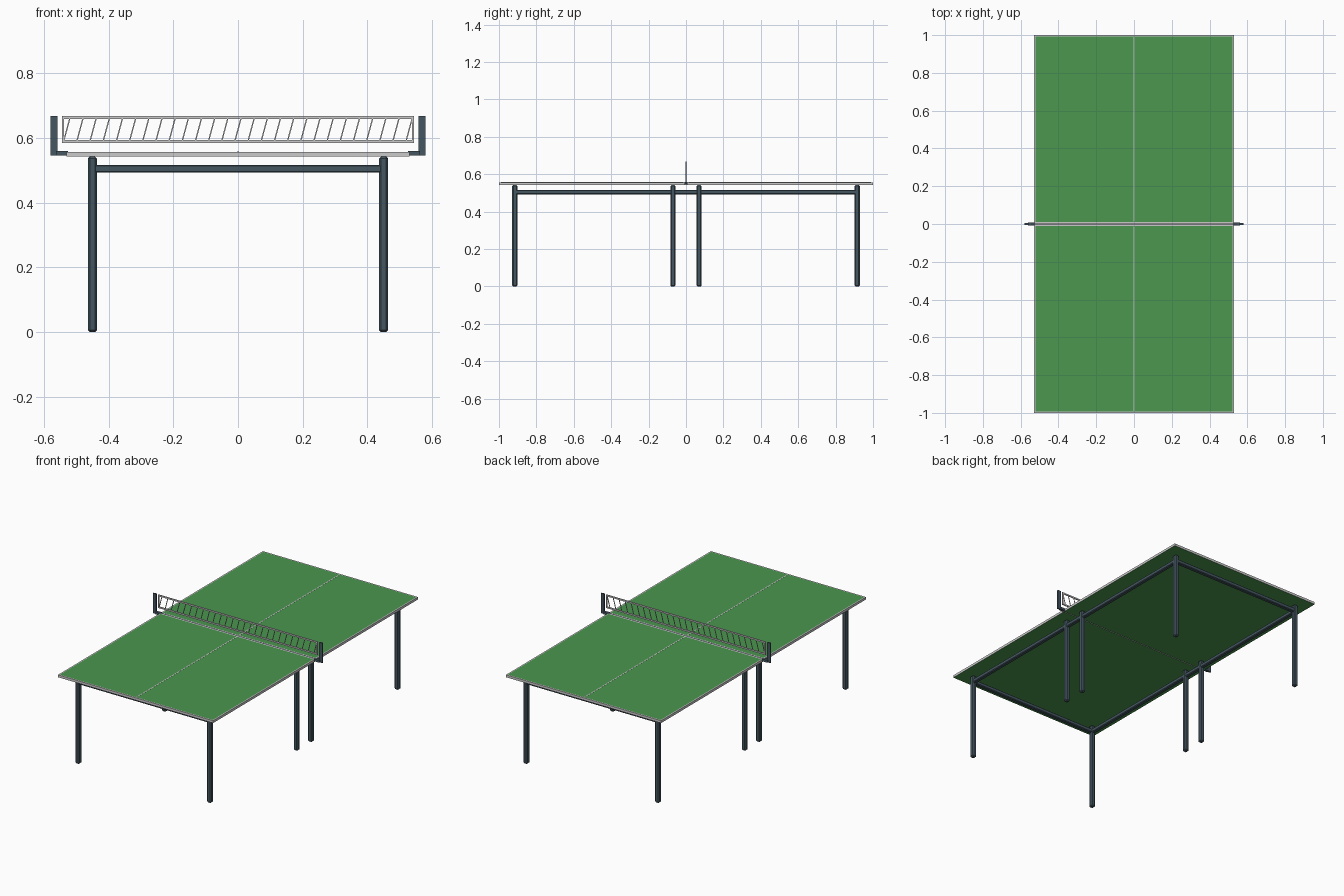
import bpy, bmesh
from mathutils import Vector

if "Cube" in bpy.data.objects:
    bpy.data.objects.remove(bpy.data.objects["Cube"])


def material(name, rgb):
    m = bpy.data.materials.new(name)
    m.diffuse_color = (*rgb, 1)
    m.use_nodes = True
    m.node_tree.nodes["Principled BSDF"].inputs["Base Color"].default_value = m.diffuse_color
    return m


GREEN = material("table_green", (0.07, 0.31, 0.08))
STEEL = material("dark_steel", (0.06, 0.095, 0.12))
WHITE = material("line_white", (0.62, 0.60, 0.60))


def finish(name, bm, *mats):
    me = bpy.data.meshes.new(name)
    bm.to_mesh(me)
    bm.free()
    for m in mats:
        me.materials.append(m)
    ob = bpy.data.objects.new(name, me)
    bpy.context.collection.objects.link(ob)
    return ob


def box_mesh(lo, hi):
    bm = bmesh.new()
    bmesh.ops.create_cube(bm, size=1)
    lo, hi = Vector(lo), Vector(hi)
    bmesh.ops.scale(bm, vec=hi - lo, verts=bm.verts)
    bmesh.ops.translate(bm, vec=(lo + hi) / 2, verts=bm.verts)
    return bm


def box(name, lo, hi, mat, bevel=0):
    bm = box_mesh(lo, hi)
    if bevel:
        bmesh.ops.bevel(bm, geom=bm.edges[:], offset=bevel, segments=1, affect='EDGES')
    return finish(name, bm, mat)


# Table halves: green playing face and underside, pale border and edges
TOP, BOTTOM = 0.557, 0.542
for side, y0, y1 in (("front", -1.0, -0.003), ("back", 0.003, 1.0)):
    bm = box_mesh((-0.53, y0, BOTTOM), (0.53, y1, TOP))
    for f in bm.faces:
        f.material_index = 0 if abs(f.normal.z) > 0.5 else 1
    top = [f for f in bm.faces if f.normal.z > 0.5]
    rim = bmesh.ops.inset_region(bm, faces=top, thickness=0.011)
    for f in rim["faces"]:
        f.material_index = 1
    finish(side + "_table_half", bm, GREEN, WHITE)
    box(side + "_centre_line", (-0.003, y0 + 0.01, TOP - 0.002),
        (0.003, y1 - 0.01, TOP + 0.0006), WHITE)

# Legs
LX, LY, H = 0.45, 0.915, 0.014
for sx in (-1, 1):
    for y in (-LY, -0.07, 0.07, LY):
        box("leg", (sx * LX - H, y - H, 0), (sx * LX + H, y + H, BOTTOM), STEEL, 0.006)
    # Long side rails
    box("side_rail", (sx * LX - 0.012, -LY, 0.493), (sx * LX + 0.012, LY, 0.517), STEEL, 0.004)

# End rails
for y in (-LY, LY):
    box("end_rail", (-LX, y - 0.012, 0.493), (LX, y + 0.012, 0.517), STEEL, 0.004)

# Net supports: bar in the gap, side clamps and upright posts
box("net_bar", (-0.53, -0.003, 0.545), (0.53, 0.003, 0.556), STEEL)
for sx in (-1, 1):
    def span(a, b):
        return sorted((sx * a, sx * b))
    a, b = span(0.525, 0.562)
    box("net_clamp", (a, -0.009, 0.545), (b, 0.009, 0.559), STEEL)
    a, b = span(0.558, 0.579)
    box("net_post", (a, -0.004, 0.545), (b, 0.004, 0.668), STEEL)

# Net frame
NX, NB, NT, T = 0.544, 0.585, 0.667, 0.003
box("net_top_tape", (-NX, -T, NT - 0.009), (NX, T, NT), WHITE)
box("net_bottom_tape", (-NX, -T, NB), (NX, T, NB + 0.009), WHITE)
for sx in (-1, 1):
    a, b = sorted((sx * NX, sx * (NX - 0.007)))
    box("net_side_tape", (a, -T, NB), (b, T, NT), WHITE)

# Slanted net strands
bm = bmesh.new()
COUNT = 27
for i in range(COUNT):
    x = -0.529 + i * 1.058 / (COUNT - 1)
    strand = bmesh.ops.create_cube(bm, size=1)["verts"]
    bmesh.ops.scale(bm, vec=(0.004, 0.003, 0.068), verts=strand)
    for v in strand:
        v.co.x += x + 0.27 * v.co.z
        v.co.z += (NB + NT) / 2
finish("net_strands", bm, WHITE)
